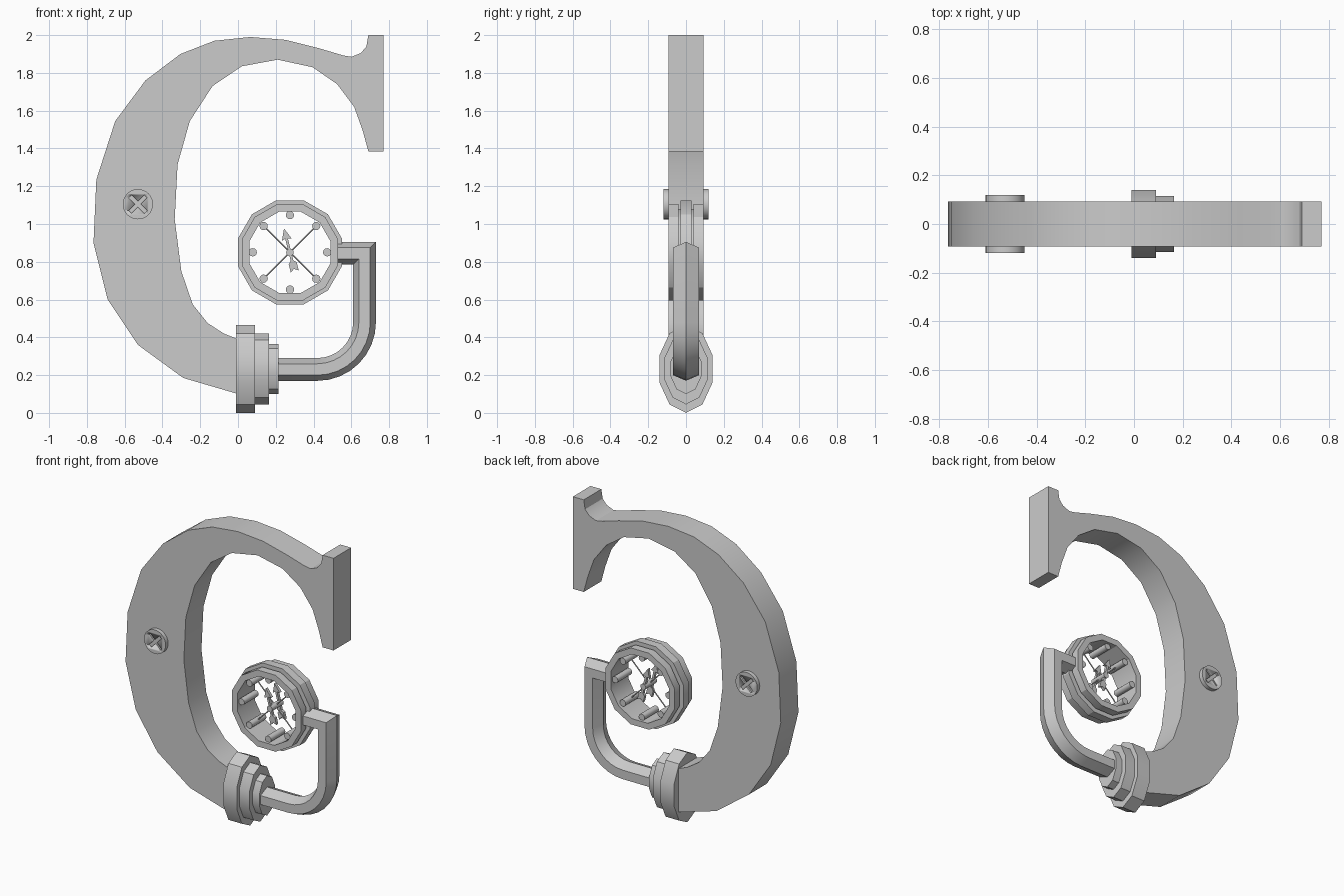
import bpy, bmesh
from math import sin, cos, pi, radians
from mathutils import Matrix, Vector

cube = bpy.data.objects.get("Cube")
if cube:
    bpy.data.objects.remove(cube, do_unlink=True)

grey = bpy.data.materials.new("plain_grey")
grey.use_nodes = True
grey.diffuse_color = (0.6, 0.6, 0.6, 1)
for node in grey.node_tree.nodes:
    if node.type == 'BSDF_PRINCIPLED':
        node.inputs["Base Color"].default_value = (0.6, 0.6, 0.6, 1)


def finish(name, bm, angle=30):
    bmesh.ops.recalc_face_normals(bm, faces=bm.faces[:])
    mesh = bpy.data.meshes.new(name)
    bm.to_mesh(mesh)
    bm.free()
    mesh.materials.append(grey)
    ob = bpy.data.objects.new(name, mesh)
    bpy.context.collection.objects.link(ob)
    bpy.ops.object.select_all(action='DESELECT')
    ob.select_set(True)
    bpy.context.view_layer.objects.active = ob
    bpy.ops.object.shade_smooth_by_angle(angle=radians(angle))
    return ob


def prism(name, points, y0, y1):
    """Outline in x, z pushed along y."""
    bm = bmesh.new()
    face = bm.faces.new([bm.verts.new((x, y0, z)) for x, z in points])
    out = bmesh.ops.extrude_face_region(bm, geom=[face])
    moved = [v for v in out["geom"] if isinstance(v, bmesh.types.BMVert)]
    bmesh.ops.translate(bm, verts=moved, vec=(0, y1 - y0, 0))
    return finish(name, bm)


def rod(name, a, b, radius, sides=12):
    """Cylinder between two points."""
    a, b = Vector(a), Vector(b)
    turn = (b - a).to_track_quat('Z', 'Y').to_matrix().to_4x4()
    bm = bmesh.new()
    bmesh.ops.create_cone(bm, cap_ends=True, segments=sides, radius1=radius, radius2=radius,
                          depth=(b - a).length, matrix=Matrix.Translation((a + b) / 2) @ turn)
    return finish(name, bm, 40)


def loft(name, rings, closed=False):
    """Skin rings of equal length, capped unless closed."""
    bm = bmesh.new()
    loops = [[bm.verts.new(p) for p in ring] for ring in rings]
    n = len(loops[0])
    for i in range(len(loops) if closed else len(loops) - 1):
        a, b = loops[i], loops[(i + 1) % len(loops)]
        for j in range(n):
            k = (j + 1) % n
            bm.faces.new((a[j], a[k], b[k], b[j]))
    if not closed:
        bm.faces.new(loops[0])
        bm.faces.new(loops[-1])
    return finish(name, bm)


# Curved main frame: top serif, inner edge down, outer edge back up
depth = 0.093
serif = [(0.69, 2), (0.77, 2), (0.77, 1.385), (0.69, 1.385)]
inner = [(0.66, 1.495), (0.615, 1.62), (0.525, 1.74), (0.395, 1.83), (0.21, 1.87),
         (0.02, 1.835), (-0.135, 1.73), (-0.255, 1.545), (-0.32, 1.315), (-0.335, 1.025),
         (-0.3, 0.75), (-0.24, 0.575), (-0.16, 0.475), (-0.075, 0.42), (0, 0.39)]
outer = [(0, 0.1), (-0.29, 0.185), (-0.53, 0.36), (-0.69, 0.6), (-0.765, 0.9),
         (-0.75, 1.235), (-0.65, 1.545), (-0.49, 1.76), (-0.305, 1.9), (-0.125, 1.97),
         (0.065, 1.99), (0.25, 1.975), (0.43, 1.93), (0.555, 1.893), (0.6, 1.885),
         (0.65, 1.905), (0.68, 1.94)]
prism("curved_frame", serif + inner + outer, -depth, depth)

# Cross-slotted screw heads on both faces
sx, sz = -0.53, 1.105
w, l = 0.011, 0.058
arm = [(w, w), (l, w), (l, -w)]
cross = []
for q in range(4):
    t = radians(45) - q * pi / 2
    cross += [(sx + x * cos(t) - z * sin(t), sz + x * sin(t) + z * cos(t)) for x, z in arm]
for side, label in ((-1, "front"), (1, "back")):
    head = rod(label + "_screw", (sx, side * 0.08, sz), (sx, side * 0.12, sz), 0.08, 32)
    cutter = prism("slot_cutter", cross, side * 0.108, side * 0.14)
    cutter.hide_render = True
    bpy.context.view_layer.objects.active = head
    cut = head.modifiers.new("slot", 'BOOLEAN')
    cut.operation, cut.solver, cut.object = 'DIFFERENCE', 'EXACT', cutter
    bpy.ops.object.modifier_apply(modifier=cut.name)
    bpy.data.objects.remove(cutter, do_unlink=True)

# Three stepped oval collars
for name, x0, x1, ry, rz in (("large_collar", -0.01, 0.09, 0.148, 0.233),
                             ("middle_collar", 0.08, 0.165, 0.12, 0.188),
                             ("small_collar", 0.155, 0.215, 0.085, 0.133)):
    loft(name, [[(x, ry * sin(k * pi / 5), 0.233 - rz * cos(k * pi / 5)) for k in range(10)]
                for x in (x0, x1)])

# Six-sided bent arm, mitred at the corners
path = [Vector((0.15, 0.23))]
for k in range(9):
    t = k * pi / 16
    path.append(Vector((0.42 + 0.25 * sin(t), 0.48 - 0.25 * cos(t))))
path += [Vector((0.67, 0.845)), Vector((0.53, 0.845))]
rings = []
for i, p in enumerate(path):
    before = (p - path[i - 1]).normalized() if i else None
    after = (path[i + 1] - p).normalized() if i < len(path) - 1 else before
    before = before or after
    mid = (before + after).normalized()
    normal = Vector((-mid.y, mid.x)) / mid.dot(after)
    ring = []
    for k in range(6):
        t = k * pi / 3
        q = p + normal * 0.06 * cos(t)
        ring.append((q.x, 0.07 * sin(t) / sin(pi / 3), q.y))
    rings.append(ring)
loft("bent_arm", rings)

# Twelve-sided ring: two flanges, two grooves and a raised middle rib
cx, cz = 0.275, 0.85
half = [(0.215, depth), (0.255, depth), (0.255, 0.04), (0.23, 0.04), (0.23, 0.028), (0.275, 0.028)]
profile = half + [(r, -y) for r, y in reversed(half)]
rings = []
for k in range(12):
    t = radians(15 + 30 * k)
    rings.append([(cx + r * cos(t) / cos(pi / 12), y, cz + r * sin(t) / cos(pi / 12))
                  for r, y in profile])
loft("dial_ring", rings, closed=True)

# Eight marker pins inside the ring
for k in range(8):
    t = k * pi / 4
    x, z = cx + 0.197 * cos(t), cz + 0.197 * sin(t)
    rod("marker_pin", (x, -0.075, z), (x, 0.075, z), 0.022)

# Thin crossed wires and central spindle
for t in (pi / 4, 3 * pi / 4):
    dx, dz = 0.2 * cos(t), 0.2 * sin(t)
    rod("cross_wire", (cx - dx, 0, cz - dz), (cx + dx, 0, cz + dz), 0.004, 6)
rod("spindle", (cx, -0.06, cz), (cx, 0.06, cz), 0.02)

# Arrow needles on both ends of the spindle
right_edge = [(0.026, 0.07), (0.007, 0.075), (0.007, -0.045), (0.022, -0.06), (0.022, -0.105)]
arrow = [(0, 0.13)] + right_edge + [(0, -0.09)] + [(-x, z) for x, z in reversed(right_edge)]
t = radians(14)
arrow = [(cx + x * cos(t) - z * sin(t), cz + x * sin(t) + z * cos(t)) for x, z in arrow]
for side, label in ((-1, "front"), (1, "back")):
    prism(label + "_needle", arrow, side * 0.035, side * 0.055)
